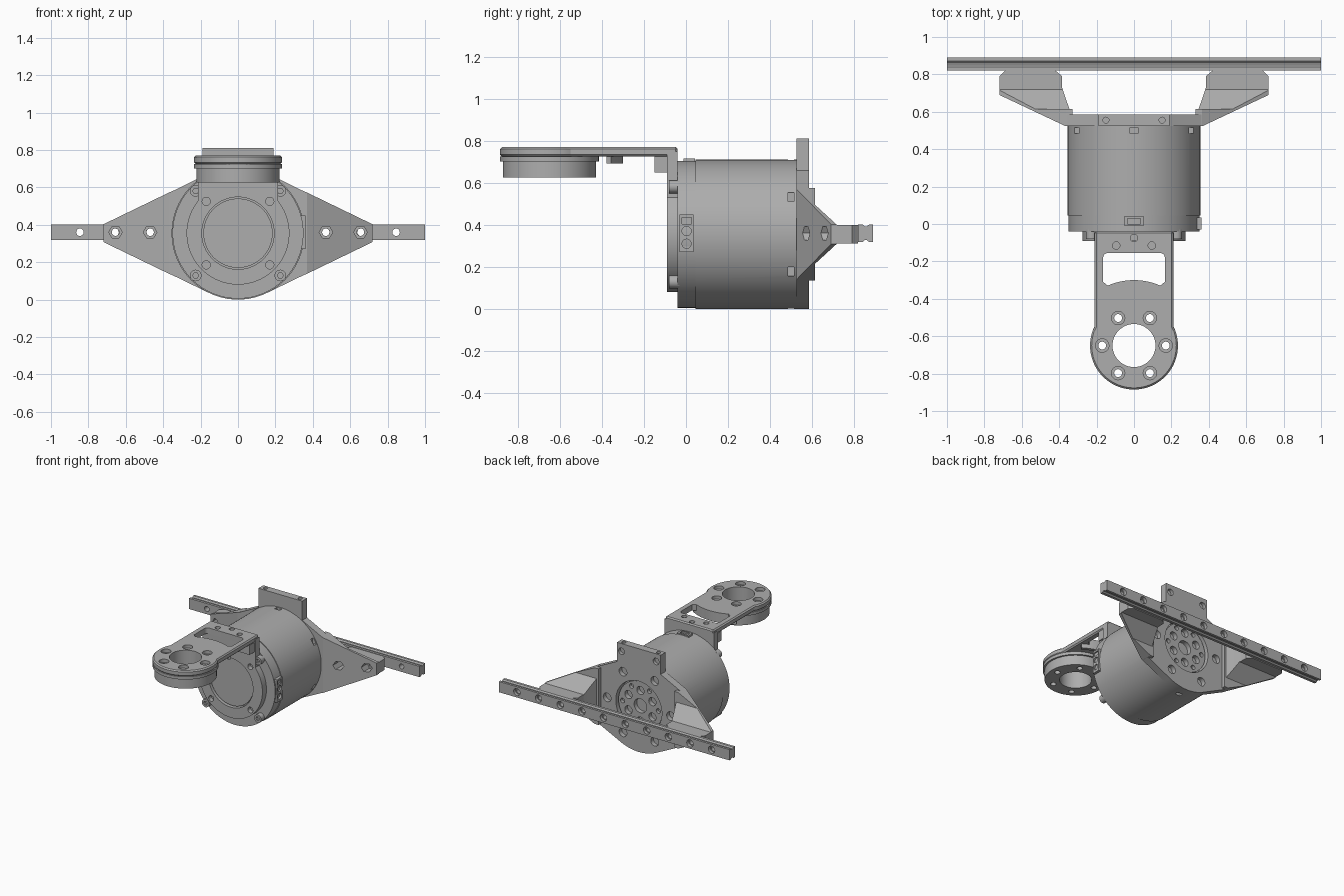
import bpy, bmesh
from math import sin, cos, pi, radians, sqrt

if "Cube" in bpy.data.objects:
    bpy.data.objects.remove(bpy.data.objects["Cube"])

metal = bpy.data.materials.new("grey metal")
metal.use_nodes = True
GREY = (0.42, 0.42, 0.42, 1)
metal.diffuse_color = GREY
metal.node_tree.nodes["Principled BSDF"].inputs["Base Color"].default_value = GREY

CZ = 0.355      # height of the motor axis
R = 0.355       # motor radius
HUB_Y = -0.65   # centre of the arm's round end
AXES = {"X": lambda u, v, d: (d, u, v),
        "Y": lambda u, v, d: (u, d, v),
        "Z": lambda u, v, d: (u, v, d)}


def arc(u, v, r, start=0, end=360, n=64):
    """Points on an arc; a full circle leaves out the repeated point."""
    steps = n if end - start == 360 else n - 1
    return [(u + r * cos(radians(start + (end - start) * i / steps)),
             v + r * sin(radians(start + (end - start) * i / steps))) for i in range(n)]


def ring(u, v, r, count, offset=0):
    return [(u + r * cos(radians(offset) + 2 * pi * i / count),
             v + r * sin(radians(offset) + 2 * pi * i / count)) for i in range(count)]


def rect(u0, u1, v0, v1):
    return [(u0, v0), (u1, v0), (u1, v1), (u0, v1)]


def mirrored(points):
    return [(-u, v) for u, v in points]


def prism(name, axis, lo, hi, *outlines):
    """Extrude one or more outlines along an axis into one object."""
    bm = bmesh.new()
    for pts in outlines:
        low = [bm.verts.new(AXES[axis](u, v, lo)) for u, v in pts]
        high = [bm.verts.new(AXES[axis](u, v, hi)) for u, v in pts]
        bm.faces.new(low)
        bm.faces.new(high)
        for i in range(len(pts)):
            j = (i + 1) % len(pts)
            bm.faces.new((low[i], low[j], high[j], high[i]))
    bmesh.ops.recalc_face_normals(bm, faces=bm.faces)
    mesh = bpy.data.meshes.new(name)
    bm.to_mesh(mesh)
    bm.free()
    mesh.materials.append(metal)
    ob = bpy.data.objects.new(name, mesh)
    bpy.context.collection.objects.link(ob)
    return ob


def apply(ob, mod):
    bpy.context.view_layer.objects.active = ob
    bpy.ops.object.modifier_apply(modifier=mod.name)


def boolean(ob, mode, axis, lo, hi, *outlines):
    tool = prism("cutter", axis, lo, hi, *outlines)
    mod = ob.modifiers.new("bool", "BOOLEAN")
    mod.operation, mod.object, mod.solver = mode, tool, "EXACT"
    apply(ob, mod)
    bpy.data.objects.remove(tool)


def cut(ob, axis, lo, hi, *outlines):
    boolean(ob, "DIFFERENCE", axis, lo, hi, *outlines)


def holes(ob, axis, lo, hi, centres, r, n=20):
    cut(ob, axis, lo, hi, *[arc(u, v, r, n=n) for u, v in centres])


def bevel(ob, width):
    mod = ob.modifiers.new("bevel", "BEVEL")
    mod.width, mod.segments, mod.limit_method = width, 1, "ANGLE"
    mod.angle_limit = radians(50)
    apply(ob, mod)


# Motor: front cap, can with a ring of small slots, and the two connectors
cap = prism("motor_front_cap", "Y", -0.04, 0.045, arc(0, CZ, 0.35, n=96))
can = prism("motor_can", "Y", 0.045, 0.527, arc(0, CZ, R, n=96))
for i, (u, v) in enumerate(ring(0, CZ, R, 6, 30)):
    cut(can, "Y", 0.485, 0.515, rect(u - 0.022, u + 0.022, v - 0.022, v + 0.022))
face = prism("motor_front_face", "Y", -0.075, -0.03, arc(0, CZ, 0.185))
side_plug = prism("side_connector", "X", 0.32, 0.36, rect(-0.03, 0.035, 0.27, 0.45))
holes(side_plug, "X", 0.345, 0.4, [(0.003, 0.31), (0.003, 0.37)], 0.022)
cut(side_plug, "X", 0.35, 0.4, rect(-0.02, 0.026, 0.405, 0.435))
top_plug = prism("top_connector", "Z", 0.67, 0.716, rect(-0.05, 0.05, -0.012, 0.042))
cut(top_plug, "Z", 0.7, 0.75, rect(-0.035, 0.035, 0.0, 0.03))

# Cap screws on the motor face, outside the front bracket
for i, (u, v) in enumerate(ring(0, CZ, 0.32, 4, 45)):
    screw = prism("motor_screw_%d" % i, "Y", -0.08, -0.03, arc(u, v, 0.031, n=24))
    cut(screw, "Y", -0.1, -0.06, arc(u, v, 0.016, n=6))

# Front bracket: open ring with a tongue rising to the arm
ring_angle = 51.5
bracket = prism("front_bracket", "Y", -0.09, -0.04,
                [(0.213, 0.75), (-0.213, 0.75), (-0.213, 0.53)]
                + arc(0, CZ, 0.275, 180 - ring_angle + 12, 360 + ring_angle - 12, 64)
                + [(0.213, 0.53)])
holes(bracket, "Y", -0.2, 0.1, [(0, CZ)], 0.193, 64)
holes(bracket, "Y", -0.2, -0.055, ring(0, CZ, 0.24, 4, 45), 0.022)

# Arm: flat plate with a round end, a window and screw holes
half = 0.21
top_a = math_angle = 35
arm = prism("arm_plate", "Z", 0.725, 0.77,
            [(half, -0.04), (-half, -0.04), (-half, -0.55)]
            + arc(0, HUB_Y, 0.235, 180 - 20, 360 + 20, 56) + [(half, -0.55)])
bevel(arm, 0.009)
window_edge = [(u, HUB_Y + sqrt(0.35 ** 2 - u * u)) for u in
               [-0.14 + 0.02 * i for i in range(15)]]
cut(arm, "Z", 0.6, 0.9, [(-0.165, -0.31)] + window_edge + [(0.165, -0.31)]
    + arc(0.14, -0.18, 0.025, 0, 90, 6) + arc(-0.14, -0.18, 0.025, 90, 180, 6))
holes(arm, "Z", 0.6, 0.9, [(0, HUB_Y)], 0.115, 48)
bolt_ring = ring(0, HUB_Y, 0.17, 6)
holes(arm, "Z", 0.745, 0.9, bolt_ring, 0.036)
holes(arm, "Z", 0.6, 0.9, bolt_ring, 0.021)
holes(arm, "Z", 0.74, 0.9, [(-0.095, -0.115), (0, -0.075), (0.095, -0.115)], 0.02)

# Round end below the plate: flange rim and thick ring
for name, r, lo, hi in (("arm_flange", 0.235, 0.702, 0.725), ("arm_hub", 0.222, 0.625, 0.702)):
    hub = prism(name, "Z", lo, hi, arc(0, HUB_Y, r))
    holes(hub, "Z", 0.5, 0.9, [(0, HUB_Y)], 0.115, 48)
    holes(hub, "Z", 0.5, 0.9, bolt_ring, 0.021)

# Ribs beneath the arm
prism("arm_arc_rib", "Z", 0.692, 0.725, arc(0, HUB_Y, 0.35, 57, 123, 24)
      + arc(0, HUB_Y, 0.325, 57, 123, 24)[::-1])
prism("arm_cross_rib", "Z", 0.65, 0.725, rect(-0.205, 0.205, -0.15, -0.09))

# Back plate: round foot, sloping shoulders and an upright tab
SLOPE = 0.493


def wing_half(x):
    return 0.0425 + SLOPE * (0.72 - x)


h_in, h_out = wing_half(0.19), wing_half(0.37)
back = prism("back_plate", "Y", 0.525, 0.585,
             [(0.19, 0.81), (-0.19, 0.81), (-0.19, CZ + h_in), (-0.37, CZ + h_out),
              (-0.37, CZ - h_out)] + arc(0, CZ, R, 244, 296, 32)
             + [(0.37, CZ - h_out), (0.37, CZ + h_out), (0.19, CZ + h_in)])
holes(back, "Y", 0.4, 0.7, [(0, CZ)], 0.2, 64)
holes(back, "Y", 0.55, 0.7, ring(0, CZ, 0.275, 6), 0.034)
holes(back, "Y", 0.56, 0.7, [(-0.15, 0.75), (0.15, 0.75)], 0.026)
holes(back, "Z", 0.78, 0.9, [(-0.15, 0.555), (0.15, 0.555)], 0.016)

# Output hub seen through the back plate
out = prism("output_hub", "Y", 0.52, 0.565, arc(0, CZ, 0.19))
holes(out, "Y", 0.53, 0.7, [(0, CZ)], 0.055, 32)
holes(out, "Y", 0.53, 0.7, ring(0, CZ, 0.12, 6, 30), 0.032)
holes(out, "Y", 0.54, 0.7, ring(0, CZ, 0.155, 6), 0.018)

# Wings: plan outline trimmed by the front and side outlines
plan = [(0.33, 0.525), (0.37, 0.525), (0.72, 0.69), (0.72, 0.79), (0.69, 0.82),
        (0.42, 0.82), (0.385, 0.79), (0.385, 0.73), (0.365, 0.67), (0.345, 0.615), (0.33, 0.615)]
front = [(0.2, CZ + wing_half(0.2)), (0.73, CZ + 0.0425),
         (0.73, CZ - 0.0425), (0.2, CZ - wing_half(0.2))]
side = [(0.5, 0.22), (0.615, 0.22), (0.615, 0.14), (0.72, 0.0435), (0.85, 0.0435)]
side = [(y, CZ + h) for y, h in side] + [(y, CZ - h) for y, h in side[::-1]]
for name, flip in (("left_wing", list), ("right_wing", mirrored)):
    wing = prism(name, "Z", 0, 0.8, flip(plan))
    boolean(wing, "INTERSECT", "Y", 0.4, 0.95, flip(front))
    boolean(wing, "INTERSECT", "X", -1, 1, side)
    spots = flip([(0.47, CZ + 0.005), (0.655, CZ + 0.005)])
    holes(wing, "Y", 0.4, 0.72, spots, 0.036, 6)
    holes(wing, "Y", 0.4, 0.95, spots, 0.02)

# Rail: grooved bar along the back with evenly spaced screw holes
rail_half = [(0.82, 0.042), (0.84, 0.042), (0.85, 0.033), (0.862, 0.033), (0.872, 0.042), (0.89, 0.042)]
rail = prism("rail", "X", -1, 1, [(y, CZ + 0.005 + h) for y, h in rail_half]
             + [(y, CZ + 0.005 - h) for y, h in rail_half[::-1]])
rail_spots = [(-0.845 + 0.1878 * i, CZ + 0.005) for i in range(10)]
holes(rail, "Y", 0.7, 1, rail_spots, 0.02)
holes(rail, "Y", 0.865, 1, rail_spots, 0.028)

# Smooth the round walls, keep machined edges crisp
bpy.ops.object.select_all(action="DESELECT")
for ob in bpy.context.collection.objects:
    if ob.type == "MESH" and metal.name in ob.data.materials:
        ob.select_set(True)
        bpy.context.view_layer.objects.active = ob
bpy.ops.object.shade_smooth_by_angle(angle=radians(25))
